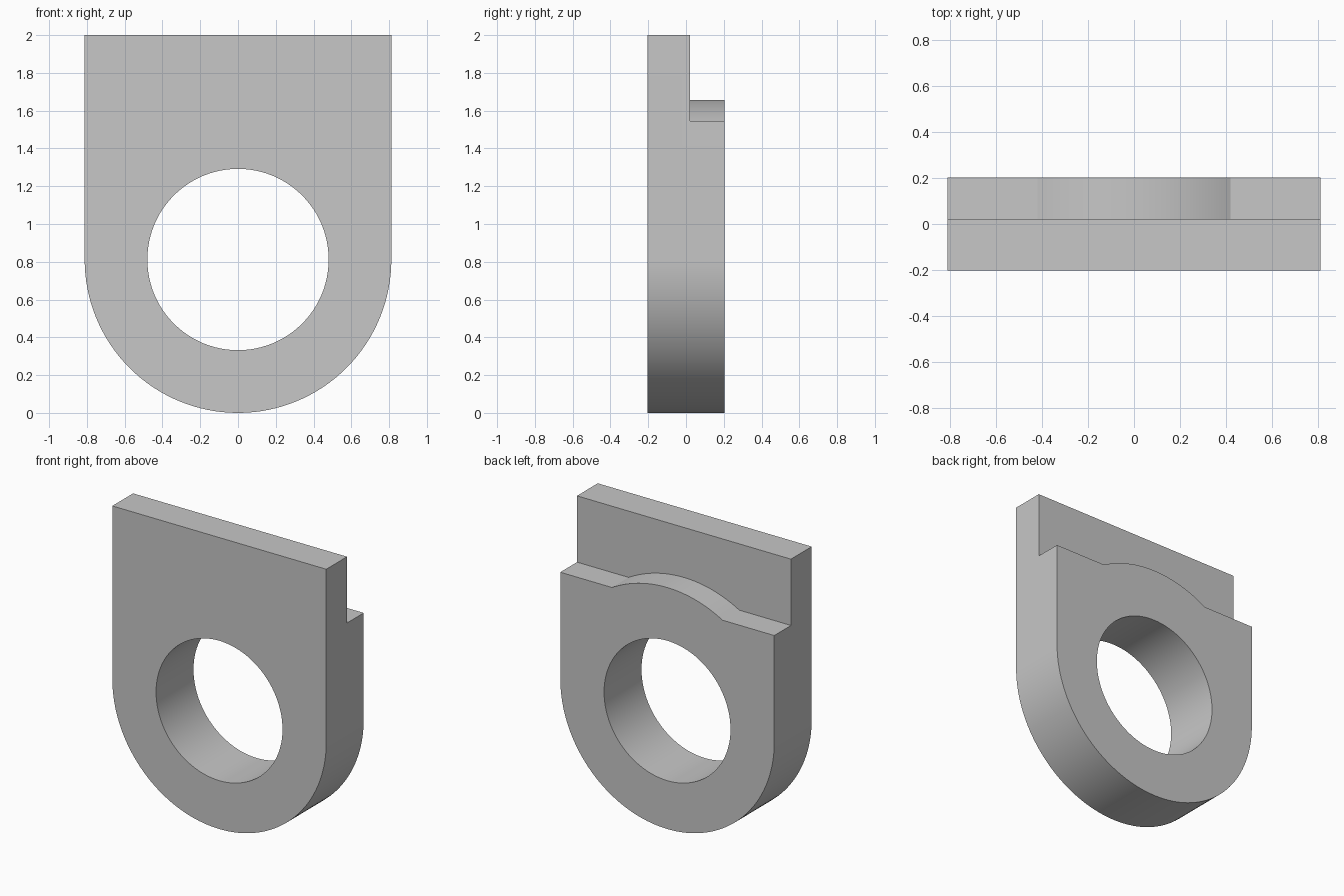
import bpy, bmesh
from math import sin, cos, pi, atan2, radians

cube = bpy.data.objects.get("Cube")
if cube:
    bpy.data.objects.remove(cube, do_unlink=True)

HALF_W, HEIGHT, HALF_D = 0.812, 2.0, 0.203
CENTRE_Z = HALF_W        # shared centre of the hole, rounded base and hump
HOLE_R = 0.48
LEDGE_Y, LEDGE_Z = 0.022, 1.545
HUMP_R, HUMP_HALF = 0.845, 0.42

grey = bpy.data.materials.new("light grey")
grey.use_nodes = True
colour = (0.57, 0.57, 0.57, 1)
grey.diffuse_color = colour
grey.node_tree.nodes["Principled BSDF"].inputs["Base Color"].default_value = colour


def arc(radius, start, end, steps):
    """Points on an arc around the shared centre."""
    angles = [start + (end - start) * i / steps for i in range(steps + 1)]
    return [(radius * cos(a), CENTRE_Z + radius * sin(a)) for a in angles]


def extrude_profile(name, points, y0, y1):
    """Solid made by pushing an x-z outline from y0 to y1."""
    bm = bmesh.new()
    face = bm.faces.new([bm.verts.new((x, y0, z)) for x, z in points])
    result = bmesh.ops.extrude_face_region(bm, geom=[face])
    moved = [v for v in result["geom"] if isinstance(v, bmesh.types.BMVert)]
    bmesh.ops.translate(bm, verts=moved, vec=(0, y1 - y0, 0))
    bmesh.ops.recalc_face_normals(bm, faces=bm.faces)
    mesh = bpy.data.meshes.new(name)
    bm.to_mesh(mesh)
    bm.free()
    mesh.materials.append(grey)
    obj = bpy.data.objects.new(name, mesh)
    bpy.context.collection.objects.link(obj)
    return obj


# Plate with a rounded base
outline = [(HALF_W, HEIGHT), (-HALF_W, HEIGHT)] + arc(HALF_W, pi, 2 * pi, 64)
plate = extrude_profile("bearing_plate", outline, -HALF_D, HALF_D)

# Round through hole
hole = extrude_profile("hole_cutter", arc(HOLE_R, 0, 2 * pi, 96)[:-1], -1, 1)

# Rear step, with the hump left standing in the middle
hump_angle = atan2(LEDGE_Z - CENTRE_Z, HUMP_HALF)
step_outline = ([(1, LEDGE_Z)] + arc(HUMP_R, hump_angle, pi - hump_angle, 32)
                + [(-1, LEDGE_Z), (-1, HEIGHT + 1), (1, HEIGHT + 1)])
step = extrude_profile("step_cutter", step_outline, LEDGE_Y, 1)

# Cut both shapes away
bpy.context.view_layer.objects.active = plate
plate.select_set(True)
for cutter in (hole, step):
    cutter.hide_render = True
    mod = plate.modifiers.new(cutter.name, "BOOLEAN")
    mod.operation = "DIFFERENCE"
    mod.solver = "EXACT"
    mod.object = cutter
    bpy.ops.object.modifier_apply(modifier=mod.name)
    bpy.data.objects.remove(cutter, do_unlink=True)

bpy.ops.object.shade_smooth_by_angle(angle=radians(20))
